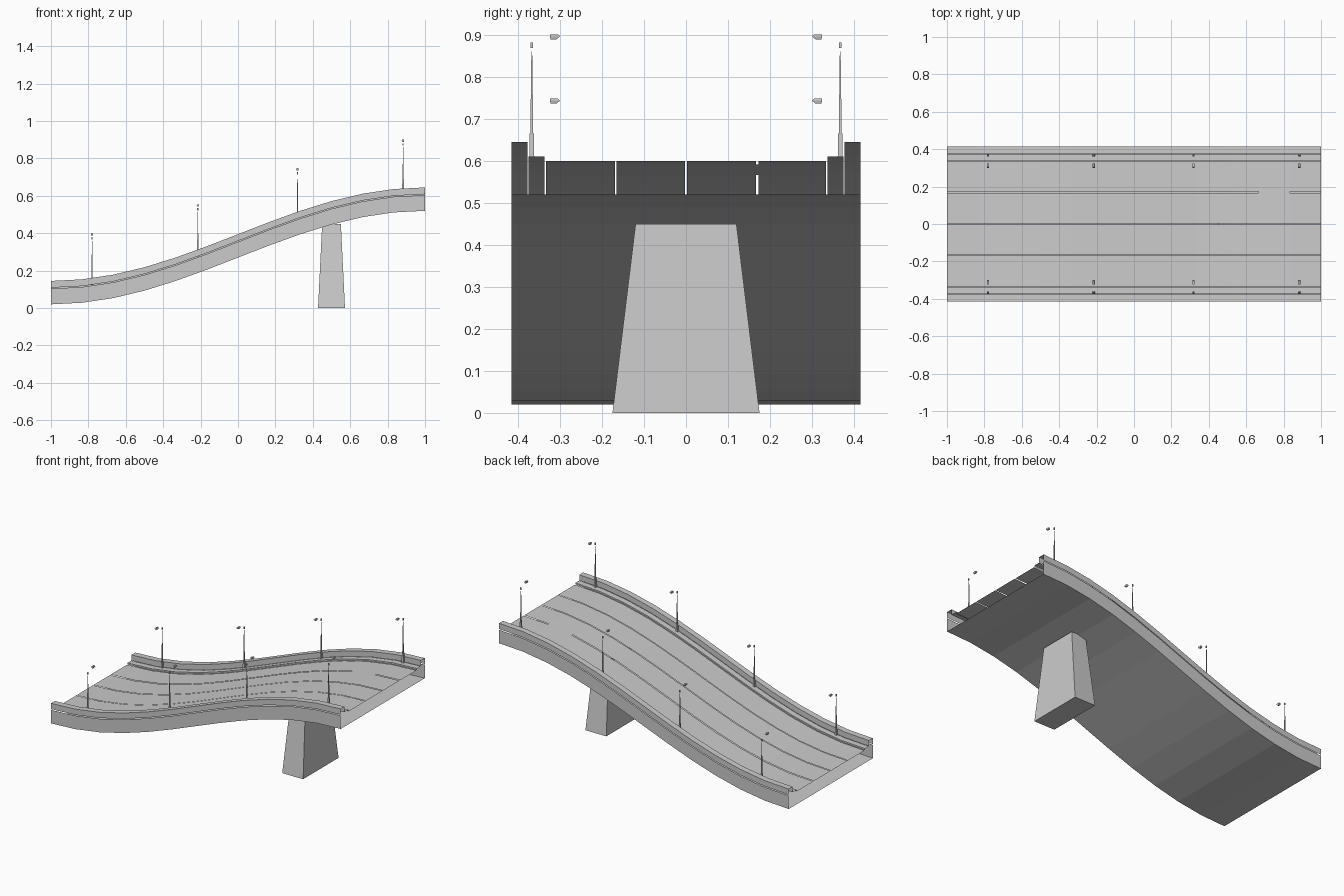
import bpy, bmesh, math

if "Cube" in bpy.data.objects:
    bpy.data.objects.remove(bpy.data.objects["Cube"])

SEGS = 12


def level(x):
    # underside height along the S-shaped ramp
    return 0.27 + 0.25 * math.sin(math.pi / 2 * x)


def finish(name, bm, normals=False):
    if normals:
        bmesh.ops.recalc_face_normals(bm, faces=bm.faces)
    me = bpy.data.meshes.new(name)
    bm.to_mesh(me)
    bm.free()
    ob = bpy.data.objects.new(name, me)
    bpy.context.collection.objects.link(ob)
    return ob


def sweep(name, profile, first=0, last=SEGS):
    # sweep an open (y, height) profile along the ramp
    bm = bmesh.new()
    rows = []
    for i in range(first, last + 1):
        x = -1 + 2 * i / SEGS
        rows.append([bm.verts.new((x, y, level(x) + h)) for y, h in profile])
    for a, b in zip(rows, rows[1:]):
        for j in range(len(profile) - 1):
            bm.faces.new((a[j], b[j], b[j + 1], a[j + 1]))
    return finish(name, bm)


def frustum(bm, c0, s0, c1, s1):
    # four-sided tapered block from rectangle 0 to rectangle 1
    rings = []
    for (cx, cy, cz), (sx, sy) in ((c0, s0), (c1, s1)):
        rings.append([bm.verts.new((cx + u * sx, cy + v * sy, cz))
                      for u, v in ((-1, -1), (1, -1), (1, 1), (-1, 1))])
    a, b = rings
    bm.faces.new(a[::-1])
    bm.faces.new(b)
    for i in range(4):
        k = (i + 1) % 4
        bm.faces.new((a[i], a[k], b[k], b[i]))


# hollow deck: lower shell, open at both ends
sweep("deck_shell", [(0.415, 0.084), (0.415, 0), (-0.415, 0), (-0.415, 0.084)])

# road lanes with narrow slots between them
edges = [(-0.333, -0.169), (-0.165, -0.0025), (0.0025, 0.166), (0.173, 0.333)]
for n, (y0, y1) in enumerate(edges):
    sweep(f"road_lane_{n + 1}", [(y0, 0.08), (y1, 0.08)])
sweep("lane_slot_bridge", [(0.166, 0.08), (0.173, 0.08)], 10, 11)

# kerbs and parapets on both sides
for side, s in (("front", -1), ("back", 1)):
    def prof(pts):
        return [(s * y, h) for y, h in pts][::s]
    sweep(f"kerb_{side}", prof([(0.337, 0.08), (0.337, 0.09), (0.375, 0.09)]))
    sweep(f"parapet_{side}", prof([(0.377, 0.09), (0.377, 0.125),
                                   (0.415, 0.125), (0.415, 0.089)]))

# supporting pier
bm = bmesh.new()
frustum(bm, (0.5, 0, 0), (0.072, 0.175), (0.5, 0, 0.45), (0.05, 0.12))
finish("pier", bm, True)

# street lamps: x position and head height
for n, (x, top) in enumerate(((-0.78, 0.393), (-0.215, 0.548),
                              (0.318, 0.742), (0.883, 0.895))):
    for side, s in (("front", -1), ("back", 1)):
        y = s * 0.367
        bm = bmesh.new()
        # base, tapered pole, cap
        frustum(bm, (x, y, level(x) + 0.088), (0.006, 0.006),
                (x, y, top - 0.23), (0.005, 0.005))
        frustum(bm, (x, y, top - 0.23), (0.0035, 0.0035),
                (x, y, top - 0.035), (0.001, 0.001))
        frustum(bm, (x, y, top - 0.027), (0.003, 0.003),
                (x, y, top - 0.014), (0.003, 0.003))
        # lamp head, pointed toward the road
        frustum(bm, (x, s * 0.315, top - 0.006), (0.004, 0.007),
                (x, s * 0.312, top + 0.001), (0.006, 0.012))
        frustum(bm, (x, s * 0.312, top + 0.001), (0.006, 0.012),
                (x, s * 0.314, top + 0.006), (0.005, 0.009))
        finish(f"street_lamp_{side}_{n + 1}", bm, True)
